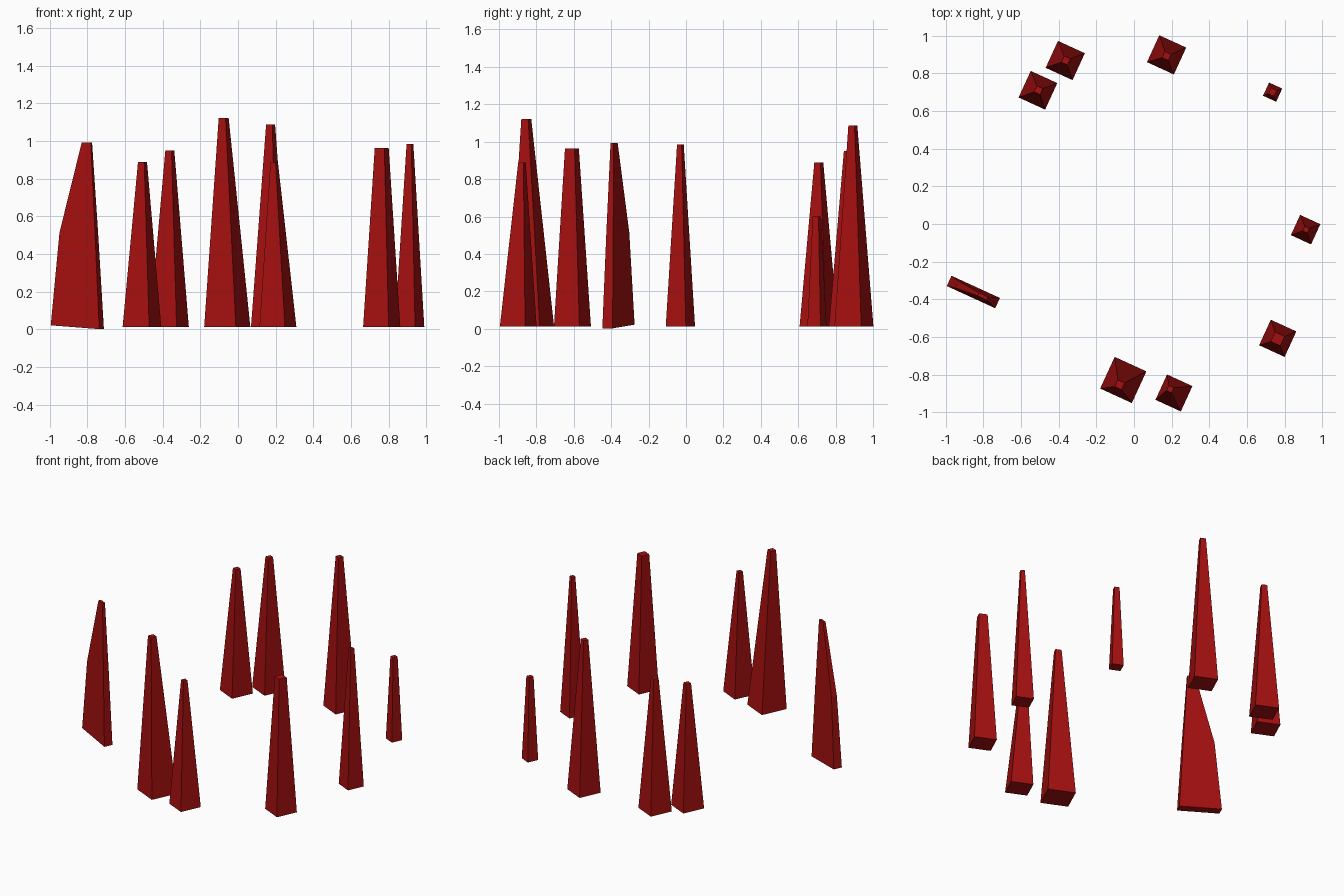
import bpy, bmesh, math

cube = bpy.data.objects.get("Cube")
if cube:
    bpy.data.objects.remove(cube, do_unlink=True)

TURN = math.radians(-24.6)   # every stone shares the same heading
GROUND = 0.012

red = bpy.data.materials.new("dark_red")
red.use_nodes = True
red.diffuse_color = (0.38, 0.005, 0.005, 1)
red.node_tree.nodes["Principled BSDF"].inputs["Base Color"].default_value = red.diffuse_color


def loft(name, x, y, rings):
    """Stack rectangular rings, each a (u_min, u_max, v_min, v_max, z_left, z_right)."""
    bm = bmesh.new()
    loops = []
    for u0, u1, v0, v1, zl, zr in rings:
        corners = ((u0, v0, zl), (u1, v0, zr), (u1, v1, zr), (u0, v1, zl))
        loops.append([bm.verts.new(c) for c in corners])
    bm.faces.new(loops[0][::-1])
    bm.faces.new(loops[-1])
    for low, high in zip(loops, loops[1:]):
        for i in range(4):
            j = (i + 1) % 4
            bm.faces.new((low[i], low[j], high[j], high[i]))
    bmesh.ops.recalc_face_normals(bm, faces=bm.faces)
    mesh = bpy.data.meshes.new(name)
    bm.to_mesh(mesh)
    bm.free()
    mesh.materials.append(red)
    obj = bpy.data.objects.new(name, mesh)
    obj.location = (x, y, 0)
    obj.rotation_euler.z = TURN
    bpy.context.collection.objects.link(obj)


def obelisk(name, x, y, base, top, height, lean_x=0, lean_y=0):
    """Square tapered stone whose tip is shifted by a lean in world axes."""
    c, s = math.cos(TURN), math.sin(TURN)
    u, v = lean_x * c + lean_y * s, lean_y * c - lean_x * s
    b, t = base / 2, top / 2
    loft(name, x, y, [(-b, b, -b, b, GROUND, GROUND),
                      (u - t, u + t, v - t, v + t, height, height)])


# Ring of standing stones
obelisk("back_right_outer_stone", -0.51, 0.71, 0.155, 0.036, 0.89, 0.003, 0.0)
obelisk("back_right_inner_stone", -0.365, 0.868, 0.157, 0.036, 0.95, 0.003, 0.0)
obelisk("back_left_stone", 0.173, 0.898, 0.157, 0.036, 1.087, 0.0, -0.006)
obelisk("small_left_stone", 0.736, 0.70, 0.077, 0.034, 0.60)
obelisk("left_stone", 0.911, -0.03, 0.118, 0.027, 0.985, 0.002, 0.0)
obelisk("front_left_stone", 0.763, -0.607, 0.149, 0.056, 0.963, 0.0, -0.003)
obelisk("front_stone", 0.212, -0.897, 0.148, 0.03, 0.89, -0.02, 0.02)
obelisk("tall_front_stone", -0.057, -0.828, 0.185, 0.04, 1.122, -0.019, -0.026)

# Thin slab with a broken, sloping shoulder
loft("slab_stone", -0.853, -0.361, [
    (-0.1415, 0.1415, -0.03, 0.03, 0.022, 0.002),
    (-0.095, 0.112, -0.02, 0.02, 0.515, 0.515),
    (0.03, 0.082, -0.009, 0.009, 0.993, 0.993),
])
